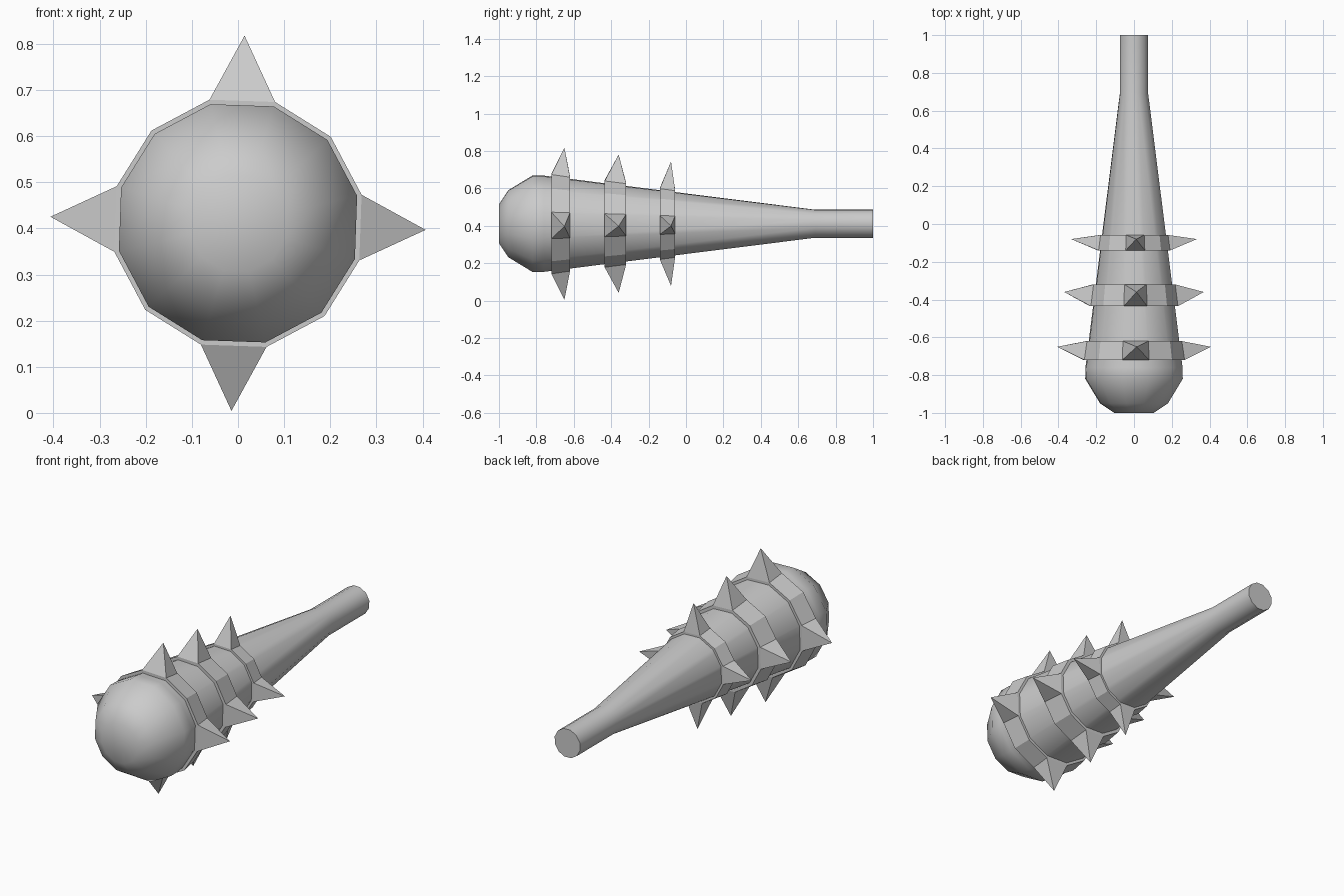
import bpy, bmesh, math

if "Cube" in bpy.data.objects:
    bpy.data.objects.remove(bpy.data.objects["Cube"])

SIDES = 12
AXIS_Z = 0.411
TWIST = math.radians(-2)


def point(y, r, a):
    return (r * math.cos(a), y, AXIS_Z + r * math.sin(a))


def loop(bm, y, r):
    step = 2 * math.pi / SIDES
    return [bm.verts.new(point(y, r, TWIST + step * (i - 0.5))) for i in range(SIDES)]


def finish(bm, name):
    bmesh.ops.recalc_face_normals(bm, faces=bm.faces[:])
    mesh = bpy.data.meshes.new(name)
    bm.to_mesh(mesh)
    bm.free()
    obj = bpy.data.objects.new(name, mesh)
    bpy.context.collection.objects.link(obj)
    return obj


def bridge(bm, a, b, skip=()):
    for i in range(SIDES):
        if i not in skip:
            j = (i + 1) % SIDES
            bm.faces.new((a[i], a[j], b[j], b[i]))


# Club body: rounded head, long taper, straight grip
profile = [(-1.0, 0.107), (-0.95, 0.184), (-0.82, 0.265), (-0.76, 0.264),
           (0.69, 0.077), (1.0, 0.077)]
bm = bmesh.new()
loops = [loop(bm, y, r) for y, r in profile]
for a, b in zip(loops, loops[1:]):
    bridge(bm, a, b)
bm.faces.new(loops[0])
bm.faces.new(loops[-1])
body = finish(bm, "club_body")
bpy.context.view_layer.objects.active = body
body.select_set(True)
bpy.ops.object.shade_smooth_by_angle(angle=math.radians(45))


# Faceted band with a four-sided spike on every third face
def spiked_band(name, y0, r0, y1, r1, tip_y, tip_r):
    bm = bmesh.new()
    spots = range(0, SIDES, 3)
    front, back = loop(bm, y0, r0), loop(bm, y1, r1)
    front_in, back_in = loop(bm, y0, r0 - 0.04), loop(bm, y1, r1 - 0.04)
    bridge(bm, front, back, spots)
    bridge(bm, front_in, front)
    bridge(bm, back, back_in)
    bridge(bm, back_in, front_in)
    for i in spots:
        j = (i + 1) % SIDES
        tip = bm.verts.new(point(tip_y, tip_r, TWIST + i * 2 * math.pi / SIDES))
        base = [front[i], front[j], back[j], back[i]]
        for k in range(4):
            bm.faces.new((base[k], base[(k + 1) % 4], tip))
    return finish(bm, name)


spiked_band("head_spike_band", -0.72, 0.275, -0.62, 0.260, -0.65, 0.407)
spiked_band("middle_spike_band", -0.435, 0.239, -0.32, 0.224, -0.36, 0.370)
spiked_band("neck_spike_band", -0.14, 0.196, -0.058, 0.185, -0.08, 0.333)
